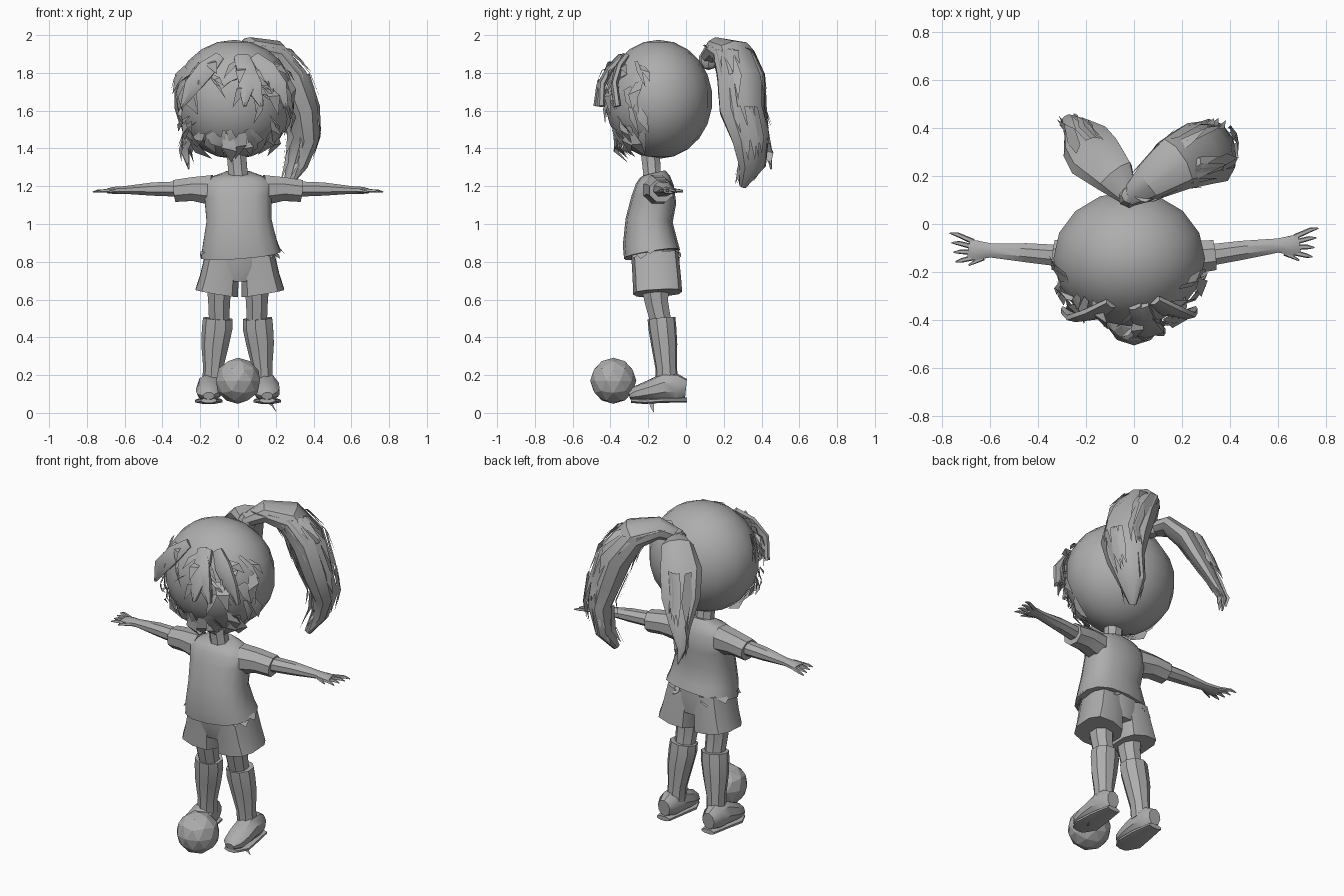
import bpy, bmesh, math, random
from mathutils import Vector

if "Cube" in bpy.data.objects:
    bpy.data.objects.remove(bpy.data.objects["Cube"])

random.seed(4)
grey = bpy.data.materials.new("plain_grey")
grey.diffuse_color = (0.42, 0.42, 0.42, 1)
grey.use_nodes = True
grey.node_tree.nodes["Principled BSDF"].inputs["Base Color"].default_value = grey.diffuse_color
X, Y, Z = Vector((1, 0, 0)), Vector((0, 1, 0)), Vector((0, 0, 1))


def finish(name, bm, angle=35):
    mesh = bpy.data.meshes.new(name)
    bmesh.ops.recalc_face_normals(bm, faces=bm.faces[:])
    bm.to_mesh(mesh)
    bm.free()
    ob = bpy.data.objects.new(name, mesh)
    bpy.context.collection.objects.link(ob)
    mesh.materials.append(grey)
    bpy.ops.object.select_all(action='DESELECT')
    bpy.context.view_layer.objects.active = ob
    ob.select_set(True)
    bpy.ops.object.shade_smooth_by_angle(angle=math.radians(angle))
    return ob


def loft(name, rings, sides=10, ref=X, square=1.0):
    """Skin through rings (x, y, z, half width along ref, other half width)."""
    bm = bmesh.new()
    loops = []
    pts = [Vector(r[:3]) for r in rings]
    for i, r in enumerate(rings):
        t = (pts[min(i + 1, len(pts) - 1)] - pts[max(i - 1, 0)]).normalized()
        u = (ref - t * ref.dot(t)).normalized()
        v = t.cross(u)
        loop = []
        for k in range(sides):
            a = math.tau * (k + 0.5) / sides
            c, s = math.cos(a), math.sin(a)
            c = math.copysign(abs(c) ** square, c)
            s = math.copysign(abs(s) ** square, s)
            loop.append(bm.verts.new(pts[i] + u * c * r[3] + v * s * r[4]))
        loops.append(loop)
    for a, b in zip(loops, loops[1:]):
        for k in range(sides):
            n = (k + 1) % sides
            bm.faces.new((a[k], a[n], b[n], b[k]))
    bm.faces.new(loops[0])
    bm.faces.new(loops[-1])
    return finish(name, bm)


def sliver(bm, start, mid, end, side, width):
    """Thin pointed lock of hair."""
    s, m, e = Vector(start), Vector(mid), Vector(end)
    w = side.normalized() * width
    a, b = bm.verts.new(s - w * 0.6), bm.verts.new(s + w * 0.6)
    c, d = bm.verts.new(m + w), bm.verts.new(m - w)
    tip = bm.verts.new(e)
    bm.faces.new((a, b, c, d))
    bm.faces.new((d, c, tip))


# Head
HC, HR = Vector((-0.02, -0.145, 1.66)), Vector((0.32, 0.285, 0.315))


def on_head(az, el, lift=1.0):
    d = Vector((math.sin(az) * math.cos(el), -math.cos(az) * math.cos(el), math.sin(el)))
    return HC + Vector([d[i] * HR[i] for i in range(3)]) * lift


bm = bmesh.new()
bmesh.ops.create_uvsphere(bm, u_segments=16, v_segments=11, radius=1)
for v in bm.verts:
    v.co = HC + Vector([v.co[i] * HR[i] for i in range(3)])
finish("head", bm, 40)

# Broken fringe locks over the brow, cheeks and jaw
bm = bmesh.new()
for i in range(75):
    az = random.uniform(-1.3, 1.2)
    el = random.uniform(-0.75, 0.75)
    if -0.7 < az < 0.1 and -0.5 < el < 0.35:
        continue
    push = 0.16 * max(0, math.cos(az)) * random.random()
    ln, sw = random.uniform(0.2, 0.5), random.uniform(-0.35, 0.35)
    sliver(bm, on_head(az, el, 1.01), on_head(az + sw * 0.5, el - ln * 0.4, 1.03 + push),
           on_head(az + sw, el - ln, 1.03 + push * 1.2),
           Vector((math.cos(az), math.sin(az), random.uniform(-0.6, 0.6))),
           random.uniform(0.015, 0.045))
finish("fringe", bm)

# Bulky front bangs
for i, (az, sw) in enumerate([(0.1, 0.3), (0.5, 0.35), (-0.35, -0.5), (0.25, -0.1)]):
    rings = []
    for k, w in enumerate([0.03, 0.055, 0.05, 0.01]):
        p = on_head(az + sw * k / 3, 0.8 - 0.3 * k, [1.0, 1.06, 1.13, 1.16][k])
        rings.append((*p, w, 0.02))
    loft("bang_%d" % i, rings, 6)

# Two ponytail lobes, tied high at the back of the head
lobes = {
    "ponytail_right": [(-0.02, 0.11, 1.88, 0.04, 0.04), (0.06, 0.17, 1.93, 0.08, 0.06),
                       (0.17, 0.25, 1.90, 0.12, 0.085), (0.26, 0.29, 1.77, 0.14, 0.10),
                       (0.32, 0.30, 1.60, 0.14, 0.09), (0.345, 0.34, 1.45, 0.11, 0.07),
                       (0.31, 0.35, 1.31, 0.08, 0.05), (0.26, 0.30, 1.20, 0.02, 0.02)],
    "ponytail_left": [(-0.02, 0.11, 1.87, 0.04, 0.04), (-0.08, 0.20, 1.87, 0.09, 0.05),
                      (-0.16, 0.28, 1.77, 0.12, 0.06), (-0.20, 0.34, 1.63, 0.11, 0.05),
                      (-0.24, 0.40, 1.49, 0.06, 0.03), (-0.28, 0.44, 1.38, 0.025, 0.015),
                      (-0.26, 0.45, 1.29, 0.004, 0.004)],
}
for name, rings in lobes.items():
    loft(name, rings, 9, Vector((-0.5 if "left" in name else -0.6, 1, 0)).normalized()
         if "right" in name else Vector((1, 0.6, 0)).normalized())

# Loose locks following each lobe
bm = bmesh.new()
for name, rings in lobes.items():
    for i in range(48 if "right" in name else 20):
        k = random.randint(1, len(rings) - 3)
        a = random.uniform(0, math.tau)
        d = Vector((math.cos(a), math.sin(a), 0.2))
        r = [min(q[3], q[4]) * 1.15 + 0.01 for q in rings[k:k + 3]]
        p = [Vector(rings[k + j][:3]) + d * r[j] for j in range(3)]
        p[2] = p[1].lerp(p[2], random.uniform(0.6, 1.0)) + d * 0.015
        sliver(bm, *p, Vector((-d.y, d.x, random.uniform(-0.4, 0.4))), random.uniform(0.012, 0.035))
finish("loose_locks", bm)
bm = bmesh.new()
bmesh.ops.create_uvsphere(bm, u_segments=8, v_segments=5, radius=0.055)
bmesh.ops.translate(bm, verts=bm.verts[:], vec=(-0.02, 0.12, 1.87))
finish("hair_tie", bm)

# Neck
loft("neck", [(0, -0.17, 1.2, 0.075, 0.07), (0, -0.18, 1.27, 0.055, 0.05), (-0.01, -0.19, 1.39, 0.055, 0.055)], 8)

# Shirt body
loft("shirt", [(0.015, -0.18, 0.84, 0.215, 0.15), (0.01, -0.19, 0.90, 0.20, 0.145),
               (0.005, -0.195, 1.02, 0.175, 0.125), (0, -0.17, 1.13, 0.18, 0.12),
               (0, -0.165, 1.21, 0.19, 0.10), (0, -0.165, 1.25, 0.14, 0.08),
               (0, -0.17, 1.27, 0.075, 0.06)], 14, X, 0.8)

# Waist under the shirt
loft("waist", [(0.01, -0.155, 0.71, 0.13, 0.11), (0.01, -0.165, 0.79, 0.185, 0.125), (0.01, -0.17, 0.88, 0.185, 0.125)], 12)

for s, side in ((-1, "left"), (1, "right")):
    # Sleeve, arm and hand
    dy = 0.02 if s > 0 else 0.0
    loft("sleeve_" + side, [(s * 0.14, -0.155, 1.18, 0.085, 0.08), (s * 0.24, -0.14, 1.185, 0.068, 0.075),
                            (s * 0.335, -0.13, 1.175, 0.063, 0.068)], 8, Z)
    loft("arm_" + side, [(s * 0.28, -0.135, 1.185, 0.045, 0.05), (s * 0.45, -0.12 + dy / 2, 1.185, 0.038, 0.043),
                         (s * 0.60, -0.11 + dy, 1.18, 0.022, 0.032), (s * 0.66, -0.11 + dy, 1.178, 0.02, 0.045),
                         (s * 0.69, -0.105 + dy, 1.175, 0.014, 0.042)], 8, Z)
    for j in range(4):
        y0 = -0.14 + dy + j * 0.022
        loft("finger_%s_%d" % (side, j), [(s * 0.67, y0, 1.176, 0.011, 0.012),
                                          (s * (0.72 + 0.006 * j), y0 - 0.012 + j * 0.014, 1.176, 0.009, 0.01),
                                          (s * (0.745 + 0.008 * j), y0 - 0.018 + j * 0.018, 1.17, 0.003, 0.003)], 5, Z)
    loft("thumb_" + side, [(s * 0.63, -0.14 + dy, 1.178, 0.013, 0.014), (s * 0.69, -0.172 + dy, 1.17, 0.004, 0.004)], 5, Z)

    # Flared shorts leg
    o = 0.01
    loft("shorts_" + side, [(o + s * 0.122, -0.15, 0.635, 0.118, 0.13), (o + s * 0.108, -0.155, 0.72, 0.105, 0.128),
                            (o + s * 0.09, -0.165, 0.84, 0.095, 0.125)], 10, X, 0.7)
    # Thigh, sock and ankle
    loft("thigh_" + side, [(s * 0.10, -0.165, 0.68, 0.07, 0.08), (s * 0.10, -0.155, 0.58, 0.062, 0.066),
                           (s * 0.10, -0.135, 0.49, 0.058, 0.06)], 8)
    loft("sock_" + side, [(s * 0.105, -0.13, 0.50, 0.08, 0.075), (s * 0.108, -0.125, 0.45, 0.083, 0.075),
                          (s * 0.12, -0.115, 0.36, 0.075, 0.07), (s * 0.13, -0.105, 0.24, 0.055, 0.058),
                          (s * 0.135, -0.10, 0.15, 0.055, 0.06)], 9)
    # Shoe and sole
    loft("shoe_" + side, [(s * 0.15, 0.0, 0.13, 0.04, 0.05), (s * 0.15, -0.05, 0.135, 0.065, 0.075),
                          (s * 0.15, -0.12, 0.135, 0.07, 0.075), (s * 0.152, -0.20, 0.115, 0.072, 0.055),
                          (s * 0.154, -0.265, 0.10, 0.062, 0.042), (s * 0.155, -0.30, 0.09, 0.03, 0.02)], 9)
    loft("sole_" + side, [(s * 0.15, 0.005, 0.068, 0.045, 0.014), (s * 0.152, -0.12, 0.068, 0.068, 0.016),
                          (s * 0.155, -0.22, 0.062, 0.078, 0.016), (s * 0.155, -0.29, 0.066, 0.045, 0.014)], 8)

# Ball in front of the feet
bm = bmesh.new()
bmesh.ops.create_icosphere(bm, subdivisions=2, radius=0.122)
bmesh.ops.translate(bm, verts=bm.verts[:], vec=(0.0, -0.385, 0.17))
finish("ball", bm, 10)

# Ragged scraps at the hem and shoes
bm = bmesh.new()
sliver(bm, (0.14, -0.19, 0.07), (0.18, -0.18, 0.045), (0.205, -0.17, 0.0), Y + Z, 0.015)
for i in range(12):
    a = random.uniform(0, math.tau)
    p = Vector((0.01 + 0.2 * math.cos(a), -0.17 + 0.13 * math.sin(a), random.uniform(0.84, 0.89)))
    q = Vector((math.cos(a) * 0.03, math.sin(a) * 0.02, -0.03))
    sliver(bm, p, p + q * 0.6, p + q * 1.3, Vector((-math.sin(a), math.cos(a), 0)), 0.03)
finish("scraps", bm)
